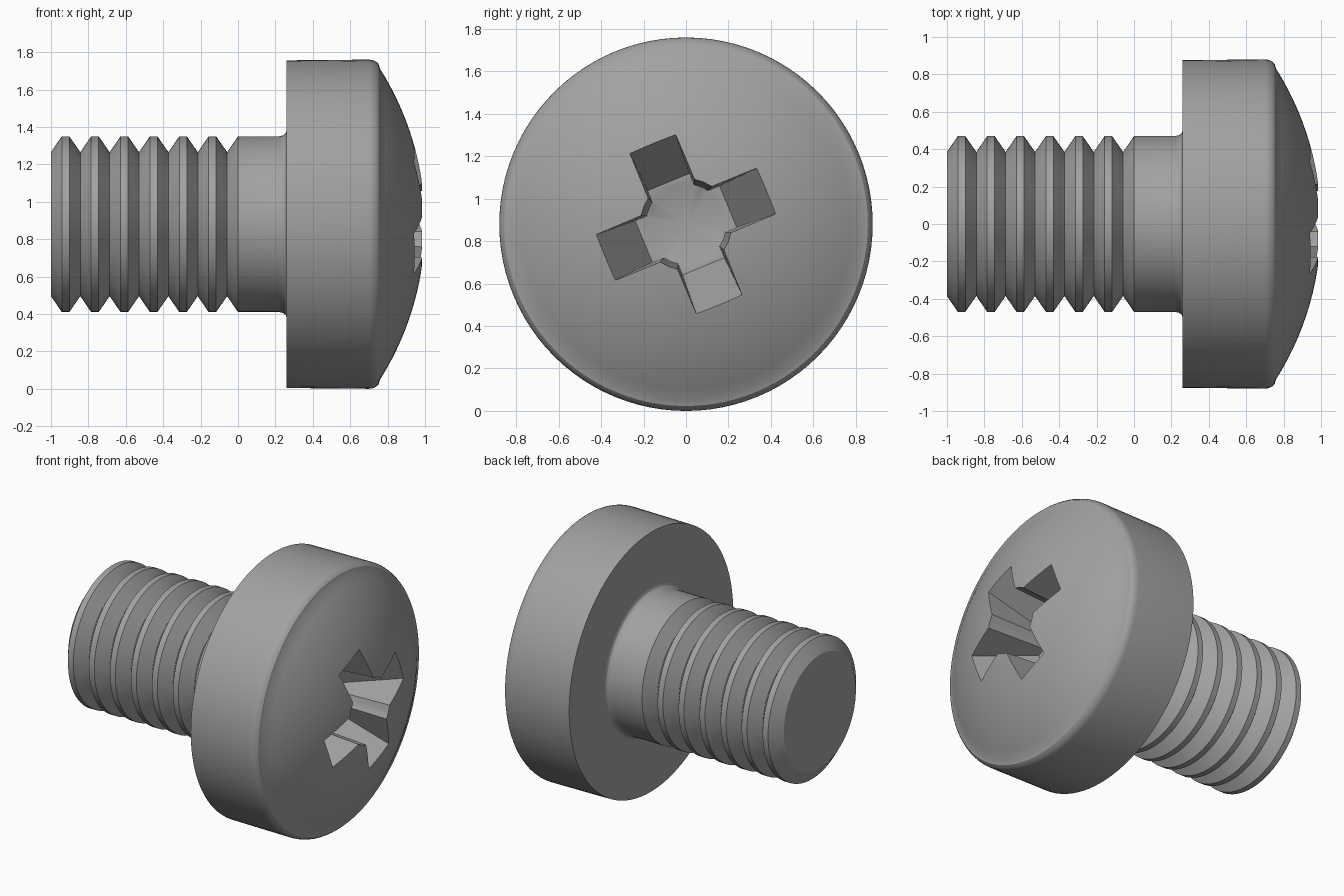
import bpy, bmesh, math
from mathutils import Matrix

if "Cube" in bpy.data.objects:
    bpy.data.objects.remove(bpy.data.objects["Cube"])

CZ = 0.88      # height of the screw axis
SEG = 96

steel = bpy.data.materials.new("grey steel")
steel.diffuse_color = (0.36, 0.36, 0.36, 1)
steel.use_nodes = True
steel.node_tree.nodes["Principled BSDF"].inputs["Base Color"].default_value = steel.diffuse_color


def add_object(name, bm):
    bmesh.ops.remove_doubles(bm, verts=bm.verts, dist=1e-5)
    bmesh.ops.recalc_face_normals(bm, faces=bm.faces)
    mesh = bpy.data.meshes.new(name)
    bm.to_mesh(mesh)
    bm.free()
    mesh.materials.append(steel)
    ob = bpy.data.objects.new(name, mesh)
    bpy.context.collection.objects.link(ob)
    ob.location.z = CZ
    return ob


def revolve(name, profile, seg=SEG):
    """Spin (x, radius) points around the x axis."""
    bm = bmesh.new()
    vs = [bm.verts.new((x, 0, r)) for x, r in profile]
    es = [bm.edges.new(p) for p in zip(vs, vs[1:])]
    bmesh.ops.spin(bm, geom=vs + es, cent=(0, 0, 0), axis=(1, 0, 0),
                   angle=math.tau, steps=seg, use_duplicate=False)
    return add_object(name, bm)


def smooth(ob, angle):
    bpy.ops.object.select_all(action='DESELECT')
    ob.select_set(True)
    bpy.context.view_layer.objects.active = ob
    bpy.ops.object.shade_smooth_by_angle(angle=math.radians(angle))


# Head: flat underside, straight rim, rounded shoulder, shallow dome
R = 1.555
head_profile = [(0.26, 0), (0.26, 0.876), (0.70, 0.88)]
head_profile += [(0.70 + 0.07 * math.sin(a), 0.81 + 0.07 * math.cos(a))
                 for a in (math.radians(d) for d in (12, 24, 36, 48))]
a0 = math.asin(0.832 / R)
head_profile += [(1 - R + R * math.cos(a0 * t / 14), R * math.sin(a0 * t / 14))
                 for t in range(14, -1, -1)]
head = revolve("head", head_profile)

# Shank: chamfered tip, six ring threads, plain neck, fillet under the head
pitch = 0.157
shank_profile = [(-1, 0)]
for i in range(6):
    x = -1 + i * pitch
    shank_profile += [(x, 0.385), (x + 0.058, 0.47), (x + 0.098, 0.47)]
shank_profile += [(-0.058, 0.385), (0, 0.47), (0.22, 0.47), (0.242, 0.475),
                  (0.255, 0.486), (0.26, 0.50), (0.27, 0.50), (0.27, 0)]
shank = revolve("threaded_shank", shank_profile)


# Cross recess cutters: two tapered bars and a conical core
def bar_cutter(name, angle):
    bm = bmesh.new()
    rings = []
    for x, r, w in ((0.56, 0.215, 0.106), (1.1, 0.49, 0.121)):
        rings.append([bm.verts.new((x, sy * r, sz * w))
                      for sy, sz in ((-1, -1), (1, -1), (1, 1), (-1, 1))])
    low, top = rings
    bm.faces.new(low)
    bm.faces.new(top)
    for i in range(4):
        j = (i + 1) % 4
        bm.faces.new((low[i], low[j], top[j], top[i]))
    bm.transform(Matrix.Rotation(math.radians(angle), 4, 'X'))
    return add_object(name, bm)


cutters = [bar_cutter("recess_bar_a", 22.5), bar_cutter("recess_bar_b", 112.5),
           revolve("recess_core", [(0.48, 0), (0.56, 0.19), (1.1, 0.222), (1.1, 0)], 32)]
for c in cutters:
    c.hide_render = True
    mod = head.modifiers.new("recess", 'BOOLEAN')
    mod.operation = 'DIFFERENCE'
    mod.solver = 'EXACT'
    mod.object = c
    bpy.context.view_layer.update()
    bpy.context.view_layer.objects.active = head
    bpy.ops.object.modifier_apply(modifier=mod.name)
for c in cutters:
    bpy.data.objects.remove(c)

smooth(head, 25)
smooth(shank, 28)
